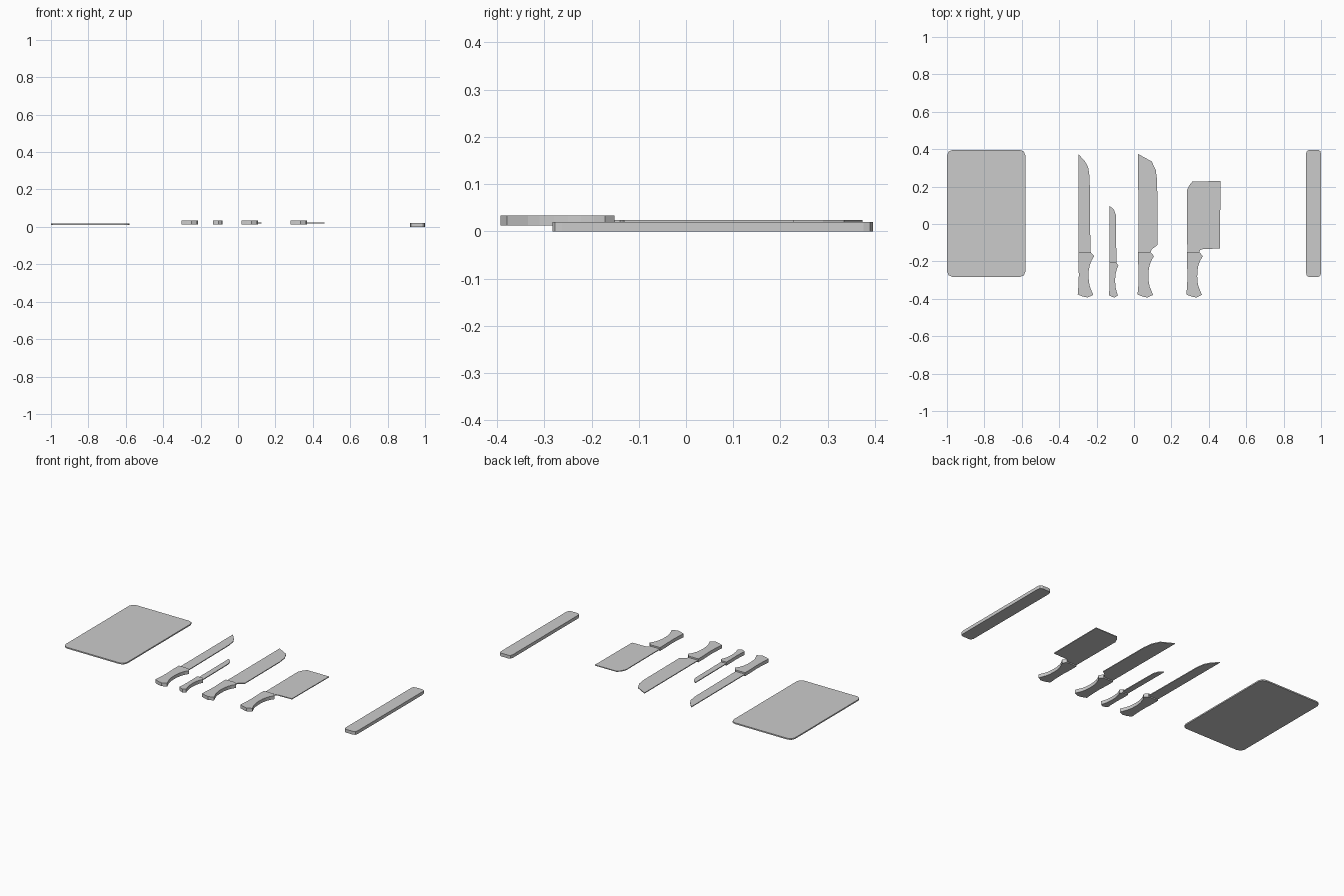
import bpy
import bmesh

if "Cube" in bpy.data.objects:
    bpy.data.objects.remove(bpy.data.objects["Cube"])


def slab(name, outline, z0, z1):
    """Flat prism from a closed 2D outline."""
    bm = bmesh.new()
    face = bm.faces.new([bm.verts.new((x, y, z0)) for x, y in outline])
    ext = bmesh.ops.extrude_face_region(bm, geom=[face])
    top = [g for g in ext["geom"] if isinstance(g, bmesh.types.BMVert)]
    bmesh.ops.translate(bm, vec=(0, 0, z1 - z0), verts=top)
    bmesh.ops.recalc_face_normals(bm, faces=bm.faces)
    mesh = bpy.data.meshes.new(name)
    bm.to_mesh(mesh)
    bm.free()
    ob = bpy.data.objects.new(name, mesh)
    bpy.context.collection.objects.link(ob)
    return ob


def cut_corner_rect(x0, x1, y0, y1, cx, cy):
    m = (cx * 0.3, cy * 0.3)
    x, y = (x0 + x1) / 2, (y0 + y1) / 2
    w, h = (x1 - x0) / 2, (y1 - y0) / 2
    pts = []
    for sx, sy, flip in ((1, -1, 0), (1, 1, 1), (-1, 1, 0), (-1, -1, 1)):
        c = [(w - cx, h), (w - m[0], h - m[1]), (w, h - cy)]
        if flip:
            c.reverse()
        pts += [(x + sx * a, y + sy * b) for a, b in c]
    return pts


# Cutting board and wall strip
slab("cutting_board", cut_corner_rect(-1, -0.58, -0.283, 0.396, 0.03, 0.03), 0.009, 0.017)
slab("wall_strip", cut_corner_rect(0.92, 1, -0.283, 0.396, 0.015, 0.02), 0, 0.02)

# Shared handle outline, measured from the spine
HANDLE = [(0, -0.151), (0.067, -0.151), (0.085, -0.172), (0.071, -0.195),
          (0.061, -0.222), (0.056, -0.25), (0.055, -0.28), (0.057, -0.31),
          (0.062, -0.335), (0.08, -0.379), (0.05, -0.393), (0.025, -0.388),
          (-0.003, -0.377), (0.001, -0.33), (0.003, -0.27), (0, -0.2)]

# Blade outlines: spine offset, handle scale x and y, cutting edge from tip to heel
KNIVES = {
    "carving_knife": (-0.298, 1, 1, [(0, 0.374), (0.036, 0.335), (0.053, 0.303),
                                     (0.061, 0.25), (0.065, -0.151)]),
    "paring_knife": (-0.132, 0.57, 0.77, [(0, 0.098), (0.024, 0.078), (0.035, 0.048),
                                          (0.038, -0.205)]),
    "chef_knife": (0.022, 1, 1, [(0, 0.374), (0.072, 0.335), (0.094, 0.29), (0.102, 0.23),
                                 (0.104, -0.112), (0.072, -0.136), (0.067, -0.151)]),
    "cleaver": (0.283, 1, 1, [(0, 0.18), (0.012, 0.206), (0.03, 0.228), (0.179, 0.229),
                              (0.177, -0.131), (0.085, -0.134), (0.07, -0.14),
                              (0.067, -0.151)]),
}
for name, (x, sx, sy, edge) in KNIVES.items():
    tang = edge[-1][1] - 0.01
    blade = edge + [(edge[-1][0], tang), (0.002, tang)]
    slab(name + "_blade", [(x + a, b) for a, b in blade], 0.019, 0.024)
    slab(name + "_handle", [(x + a * sx, -0.393 + (b + 0.393) * sy) for a, b in HANDLE],
         0.012, 0.033)
